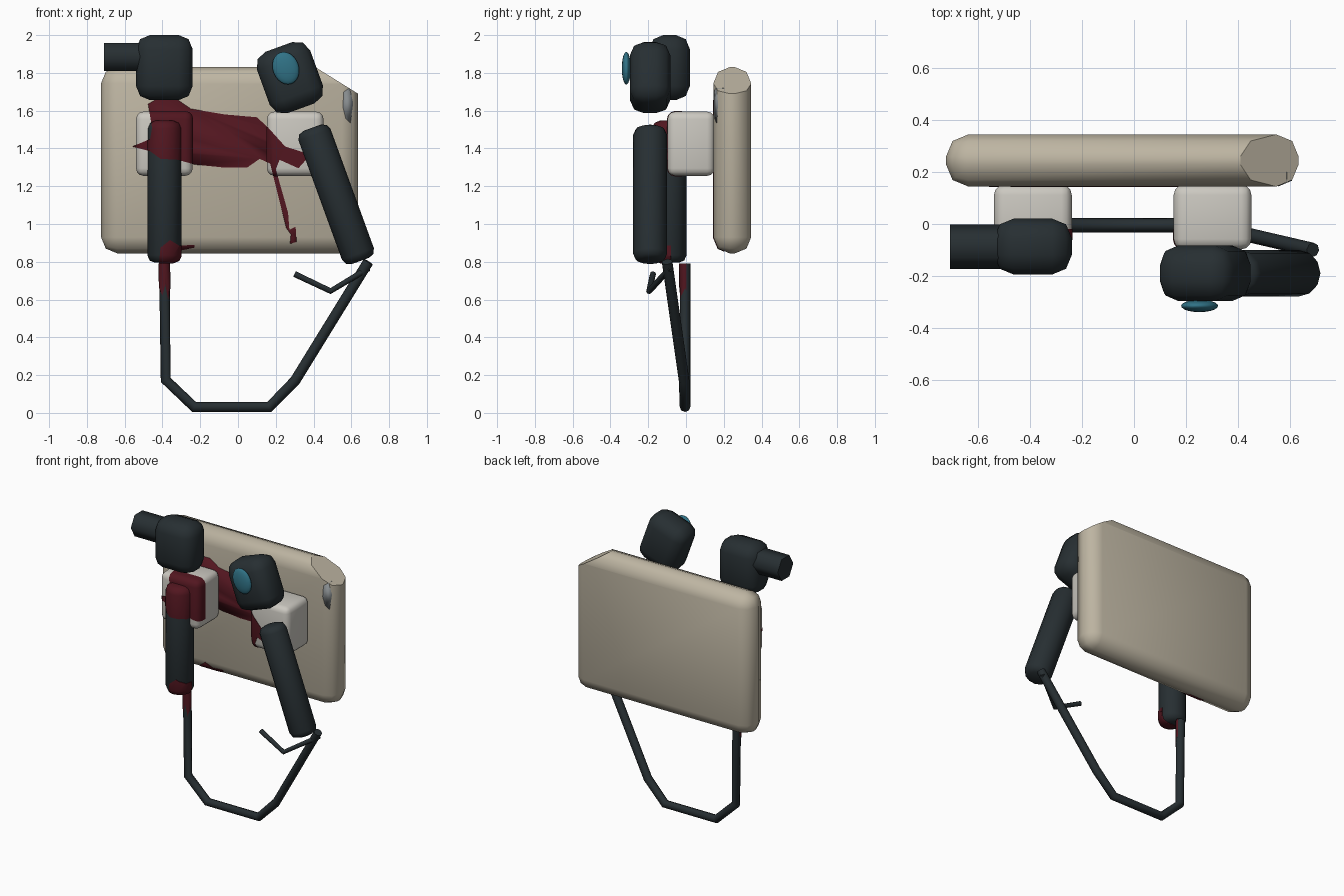
import bpy, bmesh
from math import radians
from mathutils import Matrix, Vector

if "Cube" in bpy.data.objects:
    bpy.data.objects.remove(bpy.data.objects["Cube"])


def material(name, rgb):
    m = bpy.data.materials.new(name)
    m.diffuse_color = (*rgb, 1)
    m.use_nodes = True
    m.node_tree.nodes["Principled BSDF"].inputs["Base Color"].default_value = m.diffuse_color
    return m


BEIGE = material("beige_paint", (0.51, 0.46, 0.36))
DARK = material("dark_metal", (0.020, 0.028, 0.032))
PALE = material("pale_plastic", (0.60, 0.58, 0.53))
RED = material("dark_red", (0.085, 0.008, 0.014))
TEAL = material("teal_glass", (0.03, 0.17, 0.24))
GREY = material("bare_grey", (0.24, 0.26, 0.27))
TILT = radians(-20)


def finish(name, bm, mat, loc=(0, 0, 0), tilt=0.0, angle=50):
    me = bpy.data.meshes.new(name)
    bm.to_mesh(me)
    bm.free()
    ob = bpy.data.objects.new(name, me)
    bpy.context.collection.objects.link(ob)
    ob.location = loc
    ob.rotation_euler.y = tilt
    me.materials.append(mat)
    smooth(ob, angle)
    return ob


def select(ob):
    bpy.ops.object.select_all(action='DESELECT')
    ob.select_set(True)
    bpy.context.view_layer.objects.active = ob


def smooth(ob, angle=50):
    select(ob)
    bpy.ops.object.shade_smooth_by_angle(angle=radians(angle))


def rounded_box(size, bevel, segments):
    bm = bmesh.new()
    bmesh.ops.create_cube(bm, size=1, matrix=Matrix.Diagonal((*size, 1)))
    bmesh.ops.bevel(bm, geom=bm.edges[:], offset=bevel, segments=segments,
                    profile=0.5, affect='EDGES', clamp_overlap=True)
    return bm


def capsule(radius, length, bevel):
    bm = bmesh.new()
    bmesh.ops.create_cone(bm, cap_ends=True, segments=12, radius1=radius,
                          radius2=radius, depth=length)
    rims = [e for e in bm.edges
            if abs(e.verts[0].co.z - e.verts[1].co.z) < 1e-4]
    bmesh.ops.bevel(bm, geom=rims, offset=bevel, segments=2, profile=0.5,
                    affect='EDGES')
    return bm


def tube(name, points, radius):
    cu = bpy.data.curves.new(name, 'CURVE')
    cu.dimensions = '3D'
    cu.bevel_depth = radius
    cu.bevel_resolution = 2
    cu.use_fill_caps = True
    sp = cu.splines.new('POLY')
    sp.points.add(len(points) - 1)
    for p, co in zip(sp.points, points):
        p.co = (*co, 1)
    cu.materials.append(DARK)
    ob = bpy.data.objects.new(name, cu)
    bpy.context.collection.objects.link(ob)
    select(ob)
    bpy.ops.object.convert(target='MESH')
    smooth(bpy.context.object)
    return bpy.context.object


def stain(name, target, outline, back, mat=RED):
    """Thin skin over the front of the target, cut to an outline in x and z."""
    bm = bmesh.new()
    face = bm.faces.new([bm.verts.new((x, -1, z)) for x, z in outline])
    new = bmesh.ops.extrude_face_region(bm, geom=[face])['geom']
    for v in new:
        if isinstance(v, bmesh.types.BMVert):
            v.co.y = back
    bmesh.ops.recalc_face_normals(bm, faces=bm.faces[:])
    cutter = finish(name + "_cutter", bm, mat)
    cutter.hide_render = True
    ob = target.copy()
    ob.data = target.data.copy()
    ob.name = name
    bpy.context.collection.objects.link(ob)
    ob.data.materials.clear()
    ob.data.materials.append(mat)
    puff = ob.modifiers.new("puff", 'DISPLACE')
    puff.strength, puff.mid_level = 0.003, 0
    cut = ob.modifiers.new("cut", 'BOOLEAN')
    cut.operation, cut.solver, cut.object = 'INTERSECT', 'EXACT', cutter
    select(ob)
    bpy.ops.object.convert(target='MESH')
    bpy.data.objects.remove(cutter)


# Back panel with one corner sliced off
centre = Vector((-0.045, 0.245, 1.3375))
bm = rounded_box((1.36, 0.2, 0.985), 0.085, 2)
normal = Vector((0.14, 0, 0.225)).normalized()
cut = bmesh.ops.bisect_plane(bm, geom=bm.verts[:] + bm.edges[:] + bm.faces[:],
                             plane_co=Vector((0.41, 0.245, 1.83)) - centre,
                             plane_no=normal, clear_outer=True)
rim = [e for e in cut['geom_cut'] if isinstance(e, bmesh.types.BMEdge)]
bmesh.ops.edgeloop_fill(bm, edges=rim)
bmesh.ops.recalc_face_normals(bm, faces=bm.faces[:])
panel = finish("back_panel", bm, BEIGE, centre)
for p in panel.data.polygons:
    if p.normal.dot(normal) > 0.999:
        p.use_smooth = False

# Mounting blocks
mounts = [finish(side + "_mount", rounded_box((0.30, 0.25, 0.34), 0.04, 3),
                 PALE, (x, 0.027, 1.425))
          for side, x in (("left", -0.39), ("right", 0.303))]

# Arms
left_arm = finish("left_arm", capsule(0.09, 0.75, 0.04), DARK,
                  (-0.39, -0.087, 1.17))
finish("right_arm", capsule(0.09, 0.75, 0.04), DARK,
       (0.52, -0.19, 1.157), TILT)

# Upper housings
finish("left_housing", rounded_box((0.30, 0.215, 0.345), 0.075, 2), DARK,
       (-0.39, -0.087, 1.828))
finish("right_housing", rounded_box((0.30, 0.215, 0.345), 0.075, 2), DARK,
       (0.275, -0.19, 1.775), TILT)

# Hexagonal barrel on the left housing
bm = bmesh.new()
bmesh.ops.create_cone(bm, cap_ends=True, segments=6, radius1=0.086,
                      radius2=0.086, depth=0.24,
                      matrix=Matrix.Rotation(radians(90), 4, 'Y'))
finish("barrel", bm, DARK, (-0.59, -0.087, 1.885), angle=70)

# Lens on the right housing
bm = bmesh.new()
bmesh.ops.create_uvsphere(bm, u_segments=20, v_segments=12, radius=1,
                          matrix=Matrix.Diagonal((0.069, 0.024, 0.088, 1)))
finish("lens", bm, TEAL, (0.253, -0.316, 1.825), TILT)

# Cable loop and bent hook
cable = tube("cable", [(-0.39, -0.005, 0.79), (-0.383, -0.005, 0.175),
                       (-0.232, -0.005, 0.031), (0.165, -0.005, 0.031),
                       (0.302, -0.01, 0.17), (0.69, -0.1, 0.80)], 0.028)
tube("hook", [(0.30, -0.175, 0.735), (0.49, -0.195, 0.645),
              (0.69, -0.085, 0.765)], 0.016)

# Stains across the front
splash = [(-.476, 1.635), (-.44, 1.656), (-.317, 1.656), (-.25, 1.61),
          (-.07, 1.58), (.10, 1.565), (.16, 1.51), (.25, 1.41), (.345, 1.38),
          (.36, 1.34), (.32, 1.295), (.22, 1.34), (.20, 1.29), (.265, 1.06),
          (.272, .97), (.305, .985), (.31, .905), (.275, .895), (.28, .945),
          (.255, .98), (.21, 1.16), (.17, 1.32), (.115, 1.345), (.05, 1.30),
          (-.085, 1.30), (-.23, 1.315), (-.32, 1.34), (-.41, 1.345),
          (-.465, 1.385), (-.56, 1.41), (-.465, 1.45), (-.455, 1.51)]
drip = [(-.42, .78), (-.41, .875), (-.36, .915), (-.31, .885), (-.23, .89),
        (-.23, .875), (-.30, .86), (-.30, .78)]
streak = [(-.43, .80), (-.43, .69), (-.40, .62), (-.385, .68), (-.37, .60),
          (-.35, .70), (-.35, .80)]
chip = [(.56, 1.70), (.59, 1.72), (.61, 1.64), (.595, 1.535), (.57, 1.56),
        (.555, 1.62)]
stain("panel_splash", panel, splash, 0.2)
stain("left_mount_splash", mounts[0], splash, -0.02)
stain("right_mount_splash", mounts[1], splash, -0.02)
stain("arm_splash", left_arm, splash, -0.08)
stain("arm_drip", left_arm, drip, -0.08)
stain("panel_drip", panel, drip, 0.2)
stain("cable_streak", cable, streak, 0.002)
stain("paint_chip", panel, chip, 0.2, GREY)
